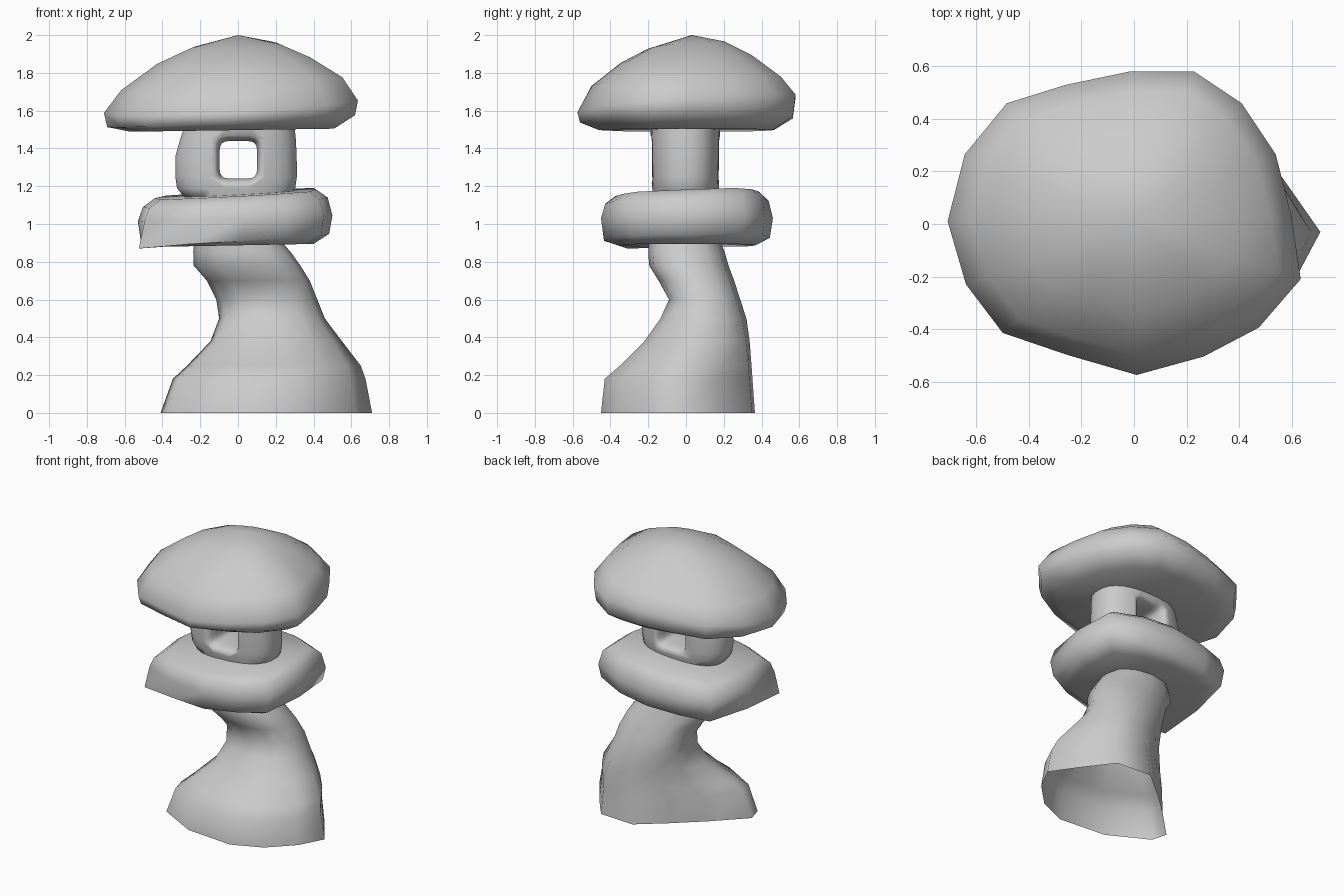
import bpy, bmesh, math

if "Cube" in bpy.data.objects:
    bpy.data.objects.remove(bpy.data.objects["Cube"])


def loft(name, rings, start=None, end=None):
    """Skin a stack of equal-length rings; optional centre points close the ends."""
    bm = bmesh.new()
    loops = [[bm.verts.new(p) for p in r] for r in rings]
    n = len(loops[0])
    for a, b in zip(loops, loops[1:]):
        for i in range(n):
            j = (i + 1) % n
            bm.faces.new((a[i], a[j], b[j], b[i]))
    for tip, ring in ((start, loops[0]), (end, loops[-1])):
        if tip:
            c = bm.verts.new(tip)
            for i in range(n):
                bm.faces.new((ring[i], ring[(i + 1) % n], c))
    bmesh.ops.recalc_face_normals(bm, faces=bm.faces)
    me = bpy.data.meshes.new(name)
    bm.to_mesh(me)
    bm.free()
    ob = bpy.data.objects.new(name, me)
    bpy.context.collection.objects.link(ob)
    return ob


def smooth(ob, angle=65):
    bpy.ops.object.select_all(action='DESELECT')
    ob.select_set(True)
    bpy.context.view_layer.objects.active = ob
    bpy.ops.object.shade_smooth_by_angle(angle=math.radians(angle))


def slab(outline, levels):
    """Scaled copies of an outline: (scale, z, tilt along x, tilt along y)."""
    return [[(x * s, y * s, z + tx * x + ty * y) for x, y in outline]
            for s, z, tx, ty in levels]


def superellipse(rx, ry, power, n, shift=0.5):
    pts = []
    for i in range(n):
        a = 2 * math.pi * (i + shift) / n
        c, s = math.cos(a), math.sin(a)
        pts.append((rx * math.copysign(abs(c) ** (2 / power), c),
                    ry * math.copysign(abs(s) ** (2 / power), s)))
    return pts


# Leaning hollow pedestal: irregular foot blending into a rounded neck
foot = [(.71, -.03), (.57, .17), (.43, .35), (.17, .365), (-.02, .21), (-.21, .04),
        (-.41, -.16), (-.38, -.27), (-.1, -.42), (.25, -.45), (.46, -.36), (.62, -.2)]
unit = [((x - .15) / .56, (y + .043) / .407) for x, y in foot]
neck = superellipse(1, 1, 2.3, 12, 0)
# z, x min, x max, y min, y max, roundness
levels = [(0, -.41, .71, -.45, .365, 0), (.18, -.345, .675, -.43, .352, .05),
          (.25, -.27, .65, -.35, .347, .12), (.38, -.145, .55, -.22, .337, .4),
          (.5, -.1, .46, -.135, .32, .8), (.6, -.115, .42, -.09, .287, 1),
          (.7, -.165, .38, -.145, .255, 1), (.78, -.235, .33, -.195, .225, 1),
          (.85, -.237, .28, -.2, .205, 1), (.93, -.23, .21, -.195, .175, 1)]
rings = []
for z, x0, x1, y0, y1, t in levels:
    pts = []
    for i, ((u, v), (p, q)) in enumerate(zip(unit, neck)):
        k = t ** .6 if i in (4, 5) else t      # back left side fills out sooner
        pts.append((u + (p - u) * k, v + (q - v) * k))
    us, vs = [p[0] for p in pts], [p[1] for p in pts]
    rings.append([(x0 + (x1 - x0) * (u - min(us)) / (max(us) - min(us)),
                   y0 + (y1 - y0) * (v - min(vs)) / (max(vs) - min(vs)), z)
                  for u, v in pts])
smooth(loft("pedestal", rings))

# Middle platform slab, with one drooping front left corner
plat = [(-.495, -.3), (-.25, -.4), (.03, -.45), (.26, -.4), (.455, -.305), (.5, 0),
        (.48, .31), (.25, .42), (0, .46), (-.25, .43), (-.455, .37), (-.53, .03)]
layers = slab(plat, [
    (.8, .887, .015, 0), (.965, .918, .06, .02), (1, 1.03, .03, 0),
    (.95, 1.115, .05, .02), (.83, 1.16, .045, .03)])
layers[1][0] = (-.525, -.31, .87)
smooth(loft("platform", layers, (0, 0, .905), (0, 0, 1.16)))

# Light chamber, an oval block
box = superellipse(1, 1, 2.5, 24)
chamber = loft("light_chamber", [[(cx + rx * x, -.003 + ry * y, z) for x, y in box]
               for z, cx, rx, ry in [(1.14, -.005, .28, .165), (1.19, -.01, .315, .178),
                                     (1.25, -.01, .324, .182), (1.36, -.01, .323, .185),
                                     (1.45, 0, .308, .186), (1.53, .01, .29, .184)]],
               (0, 0, 1.14), (0, 0, 1.53))

# Flared window cut through it
win = superellipse(1, 1, 5, 20)
cutter = loft("window_cutter", [[(.002 + s * x, y, 1.34 + s * v) for x, v in win]
              for y, s in [(-.25, .145), (-.19, .132), (-.155, .11), (-.11, .1),
                           (.11, .1), (.155, .11), (.19, .132), (.25, .145)]],
              (0, -.25, 1.34), (0, .25, 1.34))
cutter.hide_render = True
mod = chamber.modifiers.new("window", 'BOOLEAN')
mod.object = cutter
mod.operation = 'DIFFERENCE'
mod.solver = 'EXACT'
bpy.context.view_layer.objects.active = chamber
bpy.ops.object.modifier_apply(modifier=mod.name)
bpy.data.objects.remove(cutter)
smooth(chamber)

# Domed roof cap
roof = [(-.71, .01), (-.645, .265), (-.485, .46), (-.26, .53), (-.02, .58), (.23, .58),
        (.41, .46), (.54, .265), (.6, .03), (.635, -.21), (.475, -.395), (.265, -.505),
        (.01, -.575), (-.25, -.5), (-.5, -.415), (-.64, -.23)]
smooth(loft("roof_cap", slab(roof, [
    (.8, 1.497, .012, 0), (.975, 1.548, .05, .02), (1, 1.63, .06, .07),
    (.87, 1.748, .055, .03), (.6, 1.87, .03, .03), (.35, 1.945, .02, .03)]),
    (0, 0, 1.5), (0, .03, 2)))
